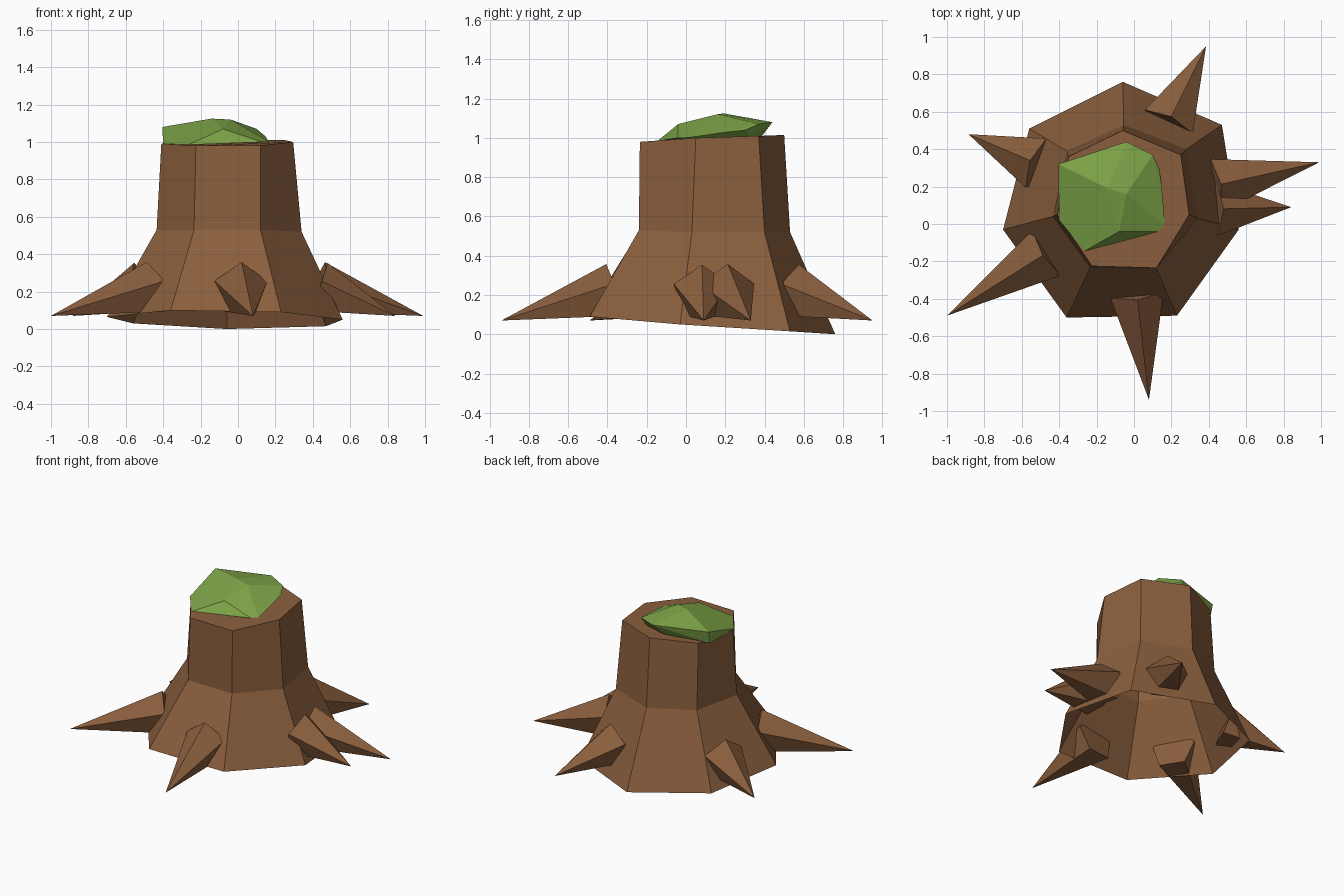
import bpy, bmesh, math
from mathutils import Vector, Matrix

if "Cube" in bpy.data.objects:
    bpy.data.objects.remove(bpy.data.objects["Cube"])


def material(name, rgb):
    m = bpy.data.materials.new(name)
    m.diffuse_color = (*rgb, 1)
    m.use_nodes = True
    m.node_tree.nodes["Principled BSDF"].inputs["Base Color"].default_value = m.diffuse_color
    return m


bark = material("bark brown", (0.258, 0.115, 0.048))
green = material("moss green", (0.21, 0.38, 0.065))


def finish(bm, name, mat):
    bmesh.ops.recalc_face_normals(bm, faces=bm.faces[:])
    me = bpy.data.meshes.new(name)
    bm.to_mesh(me)
    bm.free()
    me.materials.append(mat)
    ob = bpy.data.objects.new(name, me)
    bpy.context.collection.objects.link(ob)
    return ob


# Trunk: three seven-sided rings, flared at the foot, open underneath
rings = [
    [(-.06, .76, 0), (.47, .53, .015), (.56, -.03, .05), (.23, -.49, .09),
     (-.36, -.50, .10), (-.70, -.03, .065), (-.56, .51, .03)],
    [(-.055, .53, .52), (.28, .40, .52), (.34, .03, .52), (.12, -.24, .53),
     (-.235, -.235, .53), (-.435, .04, .53), (-.36, .39, .53)],
    [(-.06, .50, 1.015), (.25, .37, 1.01), (.295, .05, 1.0), (.12, -.235, .98),
     (-.225, -.225, .98), (-.41, .05, .99), (-.35, .36, 1.0)],
]
bm = bmesh.new()
loops = [[bm.verts.new(p) for p in ring] for ring in rings]
for low, high in zip(loops, loops[1:]):
    for i in range(7):
        j = (i + 1) % 7
        bm.faces.new((low[i], low[j], high[j], high[i]))
bm.faces.new(loops[-1])
finish(bm, "trunk", bark)


# Roots: five-sided spikes running from inside the trunk down to the tip
def root(name, base, tip, radius=0.15):
    a, b = Vector((*base, 0.212)), Vector((*tip, 0.07))
    axis = (b - a).normalized()
    side = axis.cross(Vector((0, 0, 1))).normalized()
    up = side.cross(axis)
    bm = bmesh.new()
    ring = []
    for k in range(5):
        t = math.tau * k / 5
        ring.append(bm.verts.new(a + radius * (up * math.cos(t) + side * math.sin(t))))
    point = bm.verts.new(b)
    for k in range(5):
        bm.faces.new((ring[k], ring[(k + 1) % 5], point))
    bm.faces.new(ring)
    finish(bm, name, bark)


root("front_root", (.015, -.37), (.08, -.94))
root("back_root", (.18, .535), (.385, .95))
root("back_left_root", (-.51, .32), (-.885, .48))
root("front_left_root", (-.46, -.15), (-1.0, -.49))
root("right_root", (.43, .205), (.99, .33))
root("small_right_root", (.43, .08), (.84, .09))

# Moss cap: faceted lump on the cut top
moss = [(-.405, .32, 1.08), (-.04, .44, 1.08), (.10, .37, 1.07), (.135, .30, 1.04),
        (.147, .21, 1.03), (.165, 0, 1.0), (.13, -.04, 1.0), (-.265, -.145, .985),
        (-.40, .02, .99), (-.14, .19, 1.125), (-.04, .16, 1.12), (-.08, -.04, 1.07),
        (-.40, .30, .99), (-.10, .38, 1.0), (.08, .33, 1.0)]
bm = bmesh.new()
for p in moss:
    bm.verts.new(p)
bmesh.ops.convex_hull(bm, input=bm.verts[:])
bmesh.ops.delete(bm, geom=[v for v in bm.verts if not v.link_faces], context='VERTS')
finish(bm, "moss_cap", green)
